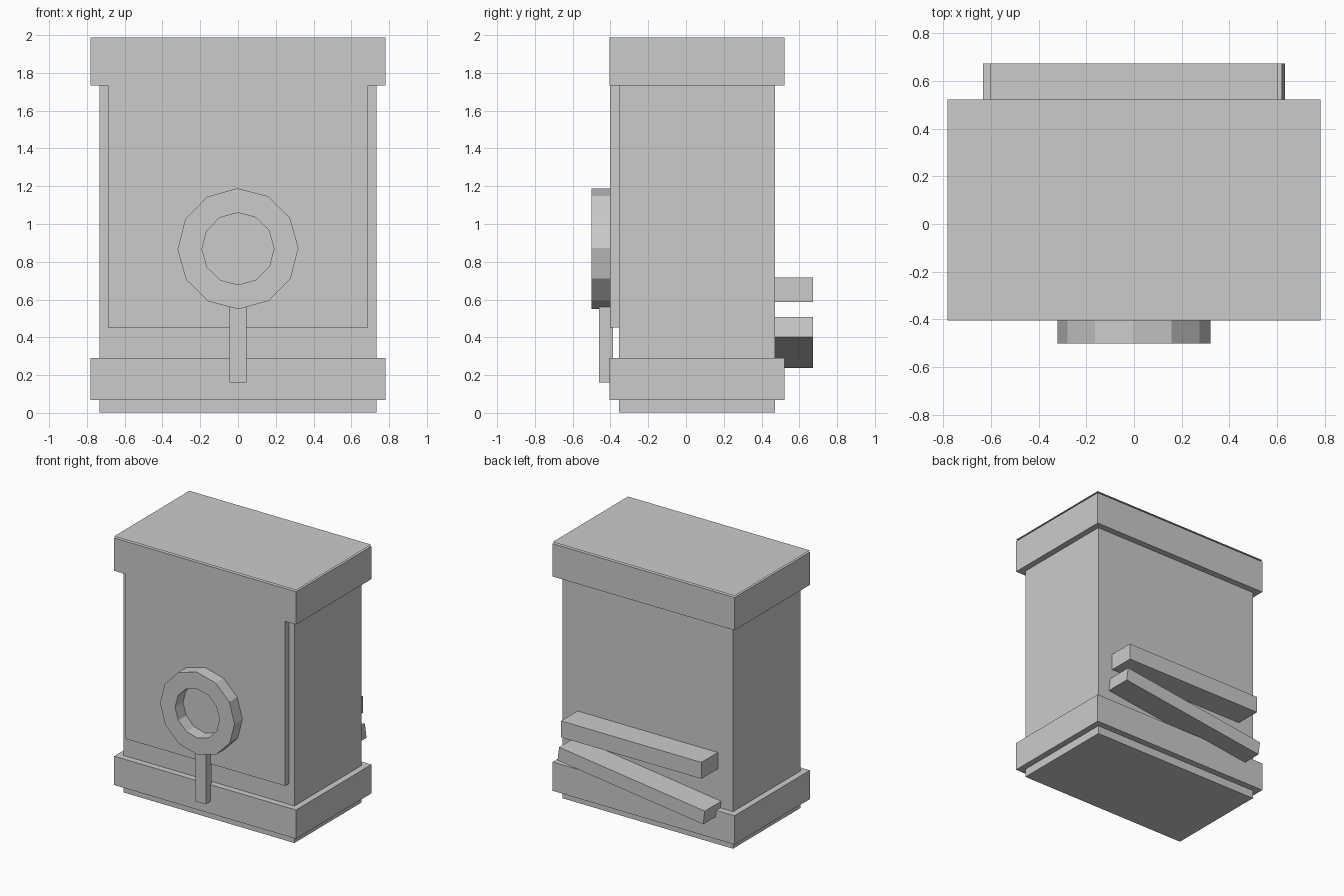
import bpy, math
from mathutils import Matrix, Vector

if "Cube" in bpy.data.objects:
    bpy.data.objects.remove(bpy.data.objects["Cube"])

grey = bpy.data.materials.new("light_grey")
grey.diffuse_color = (0.6, 0.6, 0.6, 1)
grey.use_nodes = True
grey.node_tree.nodes["Principled BSDF"].inputs["Base Color"].default_value = grey.diffuse_color

CORNERS = [(x, y, z) for x in (0, 1) for y in (0, 1) for z in (0, 1)]
QUADS = [(0, 1, 3, 2), (4, 6, 7, 5), (0, 4, 5, 1), (2, 3, 7, 6), (0, 2, 6, 4), (1, 5, 7, 3)]


def add_mesh(name, verts, faces):
    mesh = bpy.data.meshes.new(name)
    mesh.from_pydata(verts, [], faces)
    mesh.materials.append(grey)
    obj = bpy.data.objects.new(name, mesh)
    bpy.context.collection.objects.link(obj)
    return obj


def box(name, x, y, z, tilt=0.0):
    """Box from (min, max) ranges, tilted about the y axis through its centre."""
    centre = Vector((sum(x) / 2, sum(y) / 2, sum(z) / 2))
    turn = Matrix.Rotation(-tilt, 3, 'Y')
    verts = [centre + turn @ (Vector((x[i], y[j], z[k])) - centre) for i, j, k in CORNERS]
    return add_mesh(name, verts, QUADS)


# Cabinet body with bands around the foot and the top
BAND_X, BAND_Y = (-0.782, 0.782), (-0.404, 0.521)
box("body", (-0.734, 0.734), (-0.355, 0.471), (0.003, 1.98))
box("lower_band", BAND_X, BAND_Y, (0.067, 0.291))
box("upper_band", BAND_X, BAND_Y, (1.732, 1.987))

# Thin lid sheet just above the upper band
add_mesh("lid_sheet", [(x, y, 2.0) for x, y in
         ((-0.782, -0.404), (0.782, -0.404), (0.782, 0.521), (-0.782, 0.521))], [(0, 1, 2, 3)])

# Raised front panel
box("front_panel", (-0.687, 0.687), (-0.403, -0.35), (0.452, 1.74))

# Ring of twelve overlapping blocks on the front
RADIUS, SIDES, DEPTH = 0.32, 12, 0.125
half = RADIUS * math.sin(math.pi / SIDES)
apothem = RADIUS * math.cos(math.pi / SIDES)
verts, faces = [], []
for n in range(SIDES):
    angle = 2 * math.pi * (n + 0.5) / SIDES + math.radians(0.7)
    out = Vector((math.cos(angle), 0, math.sin(angle)))
    side = Vector((-math.sin(angle), 0, math.cos(angle)))
    start = len(verts)
    for i, j, k in CORNERS:
        verts.append(Vector((0, -0.5 + 0.097 * j, 0.869))
                     + out * (apothem - DEPTH * (1 - i)) + side * half * (2 * k - 1))
    faces += [tuple(start + v for v in q) for q in QUADS]
add_mesh("ring", verts, faces)

# Stem hanging below the ring
box("stem", (-0.045, 0.045), (-0.46, -0.387), (0.16, 0.60))

# Two bars on the back, the lower one slanted
box("upper_back_bar", (-0.603, 0.603), (0.47, 0.673), (0.588, 0.716))
box("lower_back_bar", (-0.631, 0.632), (0.47, 0.673), (0.3195, 0.4265), math.radians(7.37))
